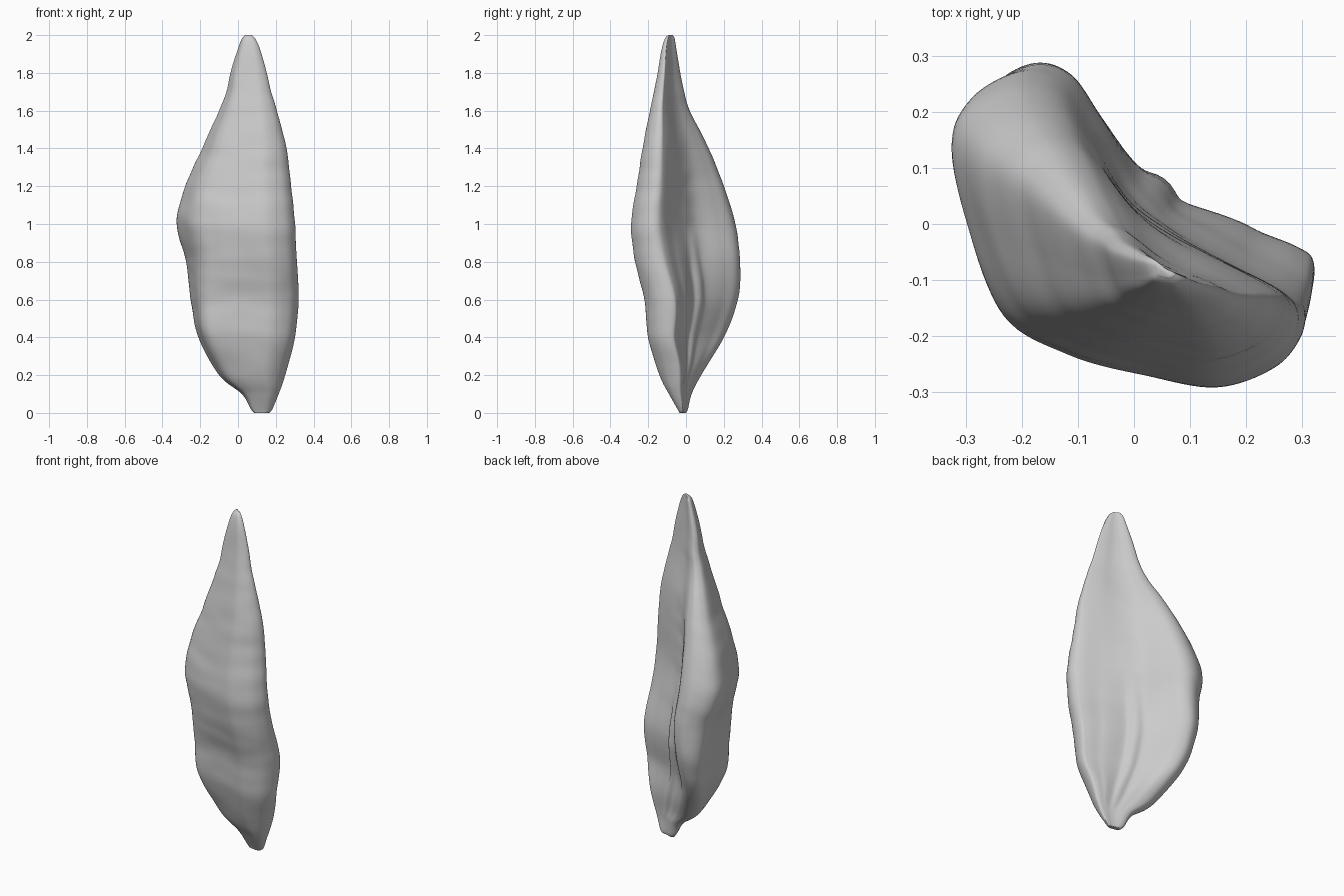
import bpy, bmesh, math
from mathutils import Vector, noise

cube = bpy.data.objects.get("Cube")
if cube:
    bpy.data.objects.remove(cube, do_unlink=True)

AROUND = 8   # steps per profile span
UP = 10      # steps per level span
INNER_START, INNER_END = 12, 16   # profile points bounding the hollow side


def points(*pairs):
    return [Vector(p) for p in pairs]


# Cross-sections inside a unit box: thin right edge, bulging front, back lobe, hollow inner side
BASE = points(
    (1, .48), (.97, .3), (.89, .12), (.73, 0), (.52, .04), (.28, .13),
    (.1, .28), (.03, .54), (0, .78), (.04, .92), (.14, 1), (.27, .97),
    (.4, .87), (.54, .75), (.69, .66), (.84, .61), (.95, .56))
LOW = points(
    (1, .32), (.985, .2), (.91, .08), (.75, 0), (.55, .03), (.29, .075),
    (.085, .175), (.03, .5), (0, .83), (.03, .95), (.12, 1), (.21, .95),
    (.3, .83), (.45, .66), (.6, .54), (.8, .44), (.95, .37))
MIDDLE = points(
    (1, .24), (.985, .15), (.91, .06), (.75, 0), (.55, .04), (.33, .105),
    (.15, .23), (.045, .53), (0, .78), (.05, .92), (.19, 1), (.31, .97),
    (.4, .83), (.5, .63), (.62, .52), (.8, .4), (.95, .31))
HIGH = points(
    (1, .29), (.985, .18), (.9, .07), (.75, 0), (.55, .03), (.34, .1),
    (.15, .23), (.06, .5), (0, .8), (.03, .94), (.1, 1), (.2, .96),
    (.3, .86), (.44, .7), (.6, .57), (.8, .46), (.95, .35))

# Height, then the section's extents: left, right, front, back
LEVELS = points(
    (0, .085, .165, -.035, 0), (.02, .068, .182, -.045, .01),
    (.1, .02, .215, -.09, .03), (.2, -.1, .25, -.14, .08),
    (.4, -.21, .3, -.2, .2), (.6, -.25, .32, -.22, .275),
    (.8, -.275, .31, -.27, .285), (1, -.325, .3, -.29, .26),
    (1.2, -.28, .28, -.26, .2), (1.4, -.19, .255, -.23, .12),
    (1.6, -.1, .205, -.19, .02), (1.7, -.06, .175, -.17, -.01),
    (1.8, -.04, .152, -.15, -.03), (1.92, -.003, .118, -.13, -.05),
    (1.98, .02, .092, -.112, -.06), (2, .04, .072, -.095, -.07))


def spline(a, b, c, d, t):
    """Smooth curve from b to c, guided by a and d."""
    return (b * 2 + (c - a) * t + (a * 2 - b * 5 + c * 4 - d) * t ** 2
            + (b * 3 - a - c * 3 + d) * t ** 3) / 2


def smooth_ring(pts, steps):
    n = len(pts)
    return [spline(*(pts[(i + k) % n] for k in (-1, 0, 1, 2)), s / steps)
            for i in range(n) for s in range(steps)]


def smooth_path(pts, steps):
    last = len(pts) - 1
    out = [spline(*(pts[min(max(i + k, 0), last)] for k in (-1, 0, 1, 2)), s / steps)
           for i in range(last) for s in range(steps)]
    return out + [pts[last]]


def ease(z, start, end):
    t = min(max((z - start) / (end - start), 0), 1)
    return t * t * (3 - 2 * t)


def section(z):
    """Blend the four cross-sections by height."""
    to_low, to_middle, to_high = ease(z, .15, .42), ease(z, .45, 1), ease(z, 1, 1.65)
    return [a.lerp(b, to_low).lerp(c, to_middle).lerp(d, to_high)
            for a, b, c, d in zip(*RINGS)]


def relief(p, span):
    """Surface wrinkles: long folds in the hollow side, faint ripples elsewhere."""
    fade = math.sin(math.pi * min(max(p.z / 2, 0), 1))
    ripple = .004 * noise.noise(Vector((p.x * 5, p.y * 5, p.z * 12)))
    fold = 0
    if INNER_START < span < INNER_END and .1 < p.z < 1:
        f = (span - INNER_START) / (INNER_END - INNER_START)
        window = math.sin(math.pi * (p.z - .1) / .9) * math.sin(math.pi * f)
        fold = .011 * window * math.sin(f * 19 + 1.5 * p.z)
    return ripple * fade + fold


# Body lofted through the levels
RINGS = [smooth_ring(profile, AROUND) for profile in (BASE, LOW, MIDDLE, HIGH)]
bm = bmesh.new()
rows = []
for z, left, right, front, back in smooth_path(LEVELS, UP):
    centre = Vector(((left + right) / 2, (front + back) / 2, z))
    row = []
    for i, q in enumerate(section(z)):
        p = Vector((left + (right - left) * q.x, front + (back - front) * q.y, z))
        out = (p - centre).normalized()
        row.append(bm.verts.new(p + out * relief(p, i / AROUND)))
    rows.append(row)
count = len(rows[0])
for low, high in zip(rows, rows[1:]):
    for i in range(count):
        j = (i + 1) % count
        bm.faces.new((low[i], low[j], high[j], high[i]))
bm.faces.new(rows[0])
bm.faces.new(rows[-1])
bmesh.ops.recalc_face_normals(bm, faces=bm.faces)
for face in bm.faces:
    face.smooth = True

mesh = bpy.data.meshes.new("flake_body")
bm.to_mesh(mesh)
bm.free()
body = bpy.data.objects.new("flake_body", mesh)
bpy.context.collection.objects.link(body)

# Plain grey surface
grey = bpy.data.materials.new("plain_grey")
grey.use_nodes = True
colour = (.6, .6, .6, 1)
grey.diffuse_color = colour
grey.node_tree.nodes["Principled BSDF"].inputs["Base Color"].default_value = colour
mesh.materials.append(grey)
